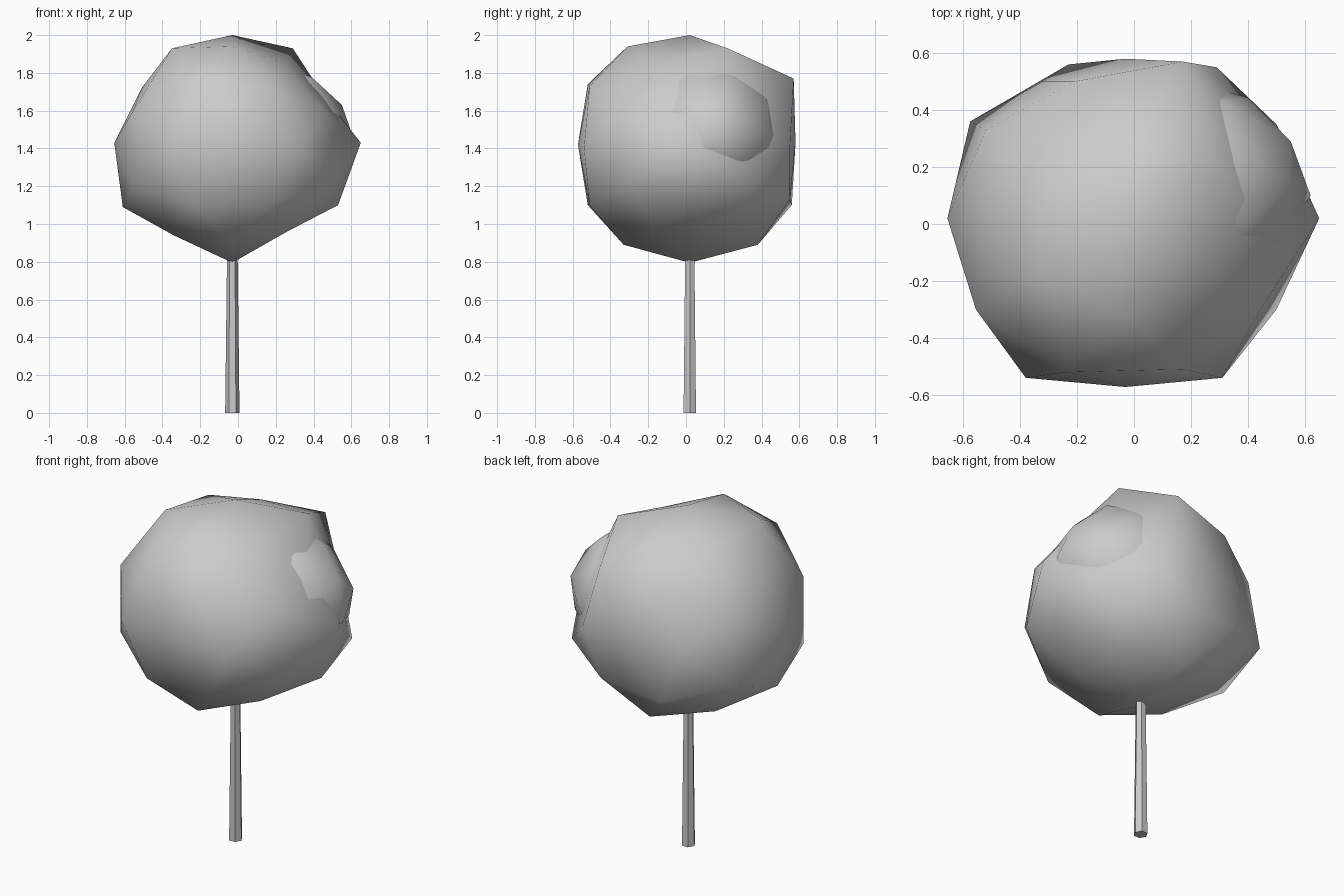
import bpy, bmesh
from itertools import product
from mathutils import Vector

if "Cube" in bpy.data.objects:
    bpy.data.objects.remove(bpy.data.objects["Cube"])

AXIS = Vector((-0.03, 0.02, 1.4))
PHI = (1 + 5 ** 0.5) / 2


def ball(name, centre, radius, moved):
    """Smooth 80-face ball; each moved point replaces the nearest vertex."""
    pts = set()
    for base in ((0, 0, 1), (0, 1, PHI), (PHI, 1, PHI + 1)):
        for signs in product((-1, 1), repeat=3):
            p = [b * s for b, s in zip(base, signs)]
            for k in range(3):
                v = Vector(p[k:] + p[:k]).normalized()
                pts.add(tuple(round(c, 5) + 0.0 for c in v))
    bm = bmesh.new()
    for p in sorted(pts):
        bm.verts.new(p)
    bmesh.ops.convex_hull(bm, input=bm.verts[:])
    dirs = {v: v.co.copy() for v in bm.verts}
    for v in bm.verts:
        v.co *= radius
    for m in moved:
        m = Vector(m)
        v = max(dirs, key=lambda q: dirs[q].dot(m.normalized()))
        v.co = m
    bmesh.ops.recalc_face_normals(bm, faces=bm.faces[:])
    me = bpy.data.meshes.new(name)
    bm.to_mesh(me)
    bm.free()
    for p in me.polygons:
        p.use_smooth = True
    ob = bpy.data.objects.new(name, me)
    ob.location = centre
    bpy.context.collection.objects.link(ob)
    return ob


# trunk: tapered six-sided post with corners on the x axis
bpy.ops.mesh.primitive_cone_add(vertices=6, radius1=0.038, radius2=0.028, depth=0.85,
                                location=(AXIS.x, AXIS.y, 0.425), rotation=(0, 0, 0.5236))
bpy.context.object.name = "trunk"

# crown: uneven ball of leaves
ball("crown", AXIS, 0.615, [
    (0.68, 0, 0.03), (-0.625, 0, 0.03), (0, 0.56, 0.03), (0, -0.592, 0.02),
    (0, 0, 0.6), (0, 0, -0.605),
    (0, 0.24, 0.51), (0, -0.33, 0.54), (0, 0.36, -0.51), (0, -0.35, -0.51),
    (0.32, 0.53, 0), (0.34, -0.56, 0), (-0.29, 0.48, 0), (-0.35, -0.56, 0),
    (0.47, 0, 0.3), (-0.48, 0, 0.32), (0.56, 0, -0.3), (-0.58, 0, -0.31),
    (0.32, 0.2, 0.53), (0.28, -0.17, 0.45), (-0.32, -0.2, 0.53), (-0.3, 0.18, 0.48),
    (0.29, 0.18, -0.44), (0.29, -0.18, -0.44), (-0.31, 0.19, -0.46), (-0.31, -0.19, -0.46),
    (0.45, 0.28, 0.17), (0.48, -0.31, 0.2), (-0.49, 0.31, 0.2), (-0.525, -0.32, 0.2),
    (0.53, 0.33, -0.2), (0.53, -0.32, -0.18), (-0.545, 0.34, -0.2), (-0.525, -0.32, -0.2),
    (0.2, 0.55, 0.37), (-0.18, 0.48, 0.3), (-0.2, -0.54, 0.34), (0.2, -0.53, 0.33),
    (0.2, 0.53, -0.27), (-0.2, 0.54, -0.3), (-0.2, -0.54, -0.3), (0.2, -0.53, -0.3),
])

# smaller ball mostly buried in the crown, showing on the right side
ball("inner_clump", (0.2, 0.12, 1.47), 0.38,
     [(0.42, -0.02, -0.04), (0.35, 0.17, 0.06), (0.35, 0.03, 0.16)])
